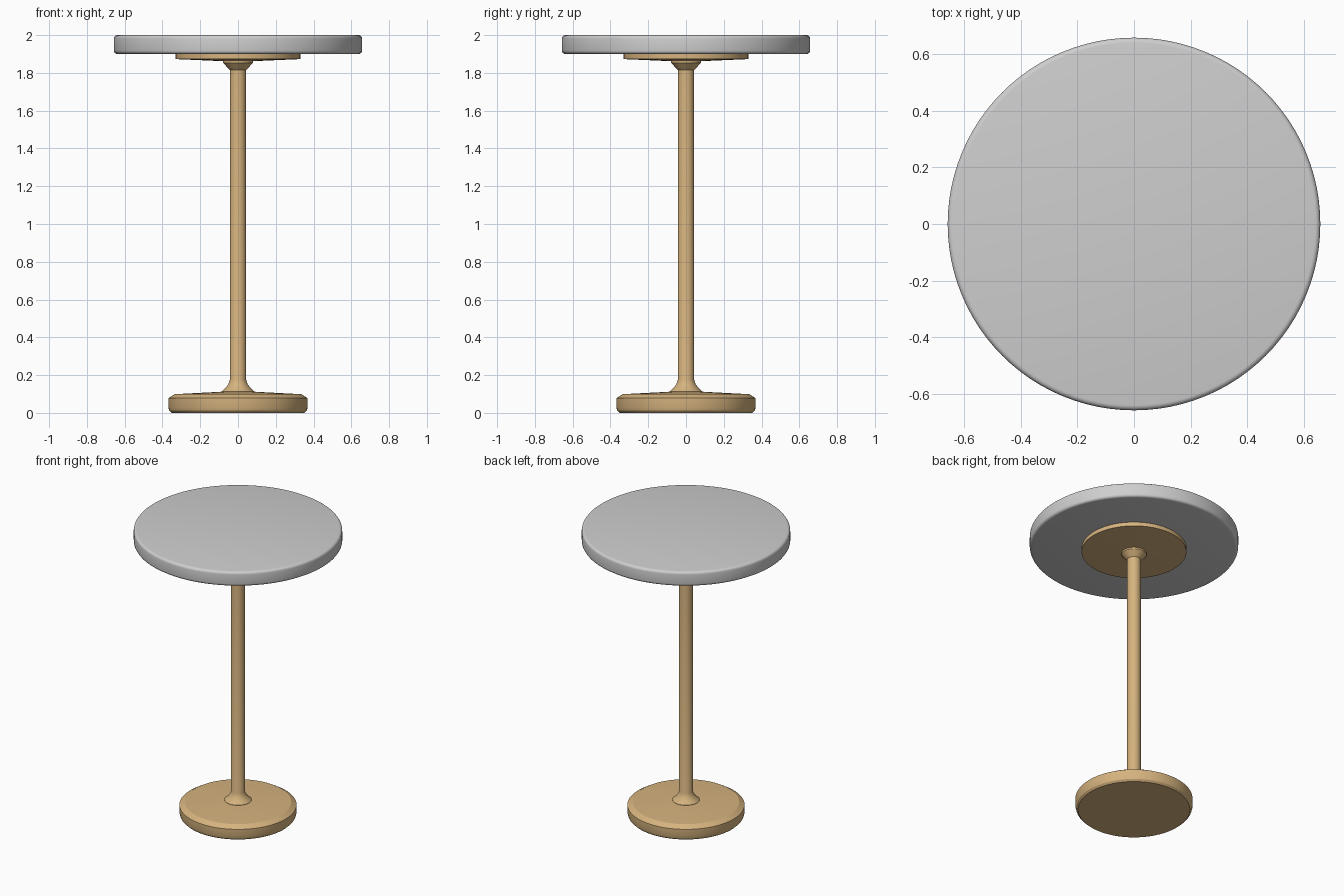
import bpy
import bmesh
import math

old = bpy.data.objects.get("Cube")
if old:
    bpy.data.objects.remove(old, do_unlink=True)


def make_material(name, rgb):
    mat = bpy.data.materials.new(name)
    mat.use_nodes = True
    mat.diffuse_color = (*rgb, 1)
    mat.node_tree.nodes["Principled BSDF"].inputs["Base Color"].default_value = (*rgb, 1)
    return mat


def lathe(name, profile, mat, steps=96, angle=30):
    """Spin a (radius, height) profile, listed bottom to top, around z."""
    bm = bmesh.new()
    verts = [bm.verts.new((r, 0, z)) for r, z in profile]
    edges = [bm.edges.new(pair) for pair in zip(verts, verts[1:])]
    bmesh.ops.spin(bm, geom=verts + edges, cent=(0, 0, 0), axis=(0, 0, 1),
                   angle=math.tau, steps=steps, use_duplicate=False)
    bmesh.ops.remove_doubles(bm, verts=bm.verts, dist=0.0001)
    bmesh.ops.recalc_face_normals(bm, faces=bm.faces)
    mesh = bpy.data.meshes.new(name)
    bm.to_mesh(mesh)
    bm.free()
    mesh.materials.append(mat)
    obj = bpy.data.objects.new(name, mesh)
    bpy.context.collection.objects.link(obj)
    bpy.ops.object.select_all(action="DESELECT")
    obj.select_set(True)
    bpy.context.view_layer.objects.active = obj
    bpy.ops.object.shade_smooth_by_angle(angle=math.radians(angle))
    return obj


def rounded(r, z, radius, start, count=4):
    """Quarter-circle corner points centred on (r, z)."""
    angles = [start + math.pi / 2 * i / count for i in range(count + 1)]
    return [(r + radius * math.cos(a), z + radius * math.sin(a)) for a in angles]


grey = make_material("light grey top", (0.62, 0.62, 0.62))
tan = make_material("tan metal", (0.67, 0.45, 0.21))

# Round table top with softened rims
R, soft = 0.657, 0.018
lathe("table_top",
      [(0, 1.9)] + rounded(R - soft, 1.9 + soft, soft, -math.pi / 2)
      + rounded(R - soft, 2 - soft, soft, 0) + [(0, 2)], grey)

# Mounting plate under the top, with a slightly conical underside
lathe("mounting_plate", [(0, 1.862), (0.08, 1.862), (0.33, 1.873), (0.33, 1.902), (0, 1.902)], tan)

# Column flaring out at both ends
lathe("column",
      [(0, 0.105), (0.085, 0.105), (0.085, 0.114), (0.066, 0.132), (0.051, 0.152), (0.043, 0.175),
       (0.043, 1.815), (0.05, 1.822), (0.078, 1.852), (0.08, 1.866), (0, 1.866)], tan)

# Heavy foot disc with a bevelled rim and a gently domed top
lathe("base",
      [(0, 0), (0.352, 0), (0.364, 0.012), (0.369, 0.03), (0.369, 0.078),
       (0.335, 0.099), (0.09, 0.112), (0, 0.112)], tan, angle=25)
